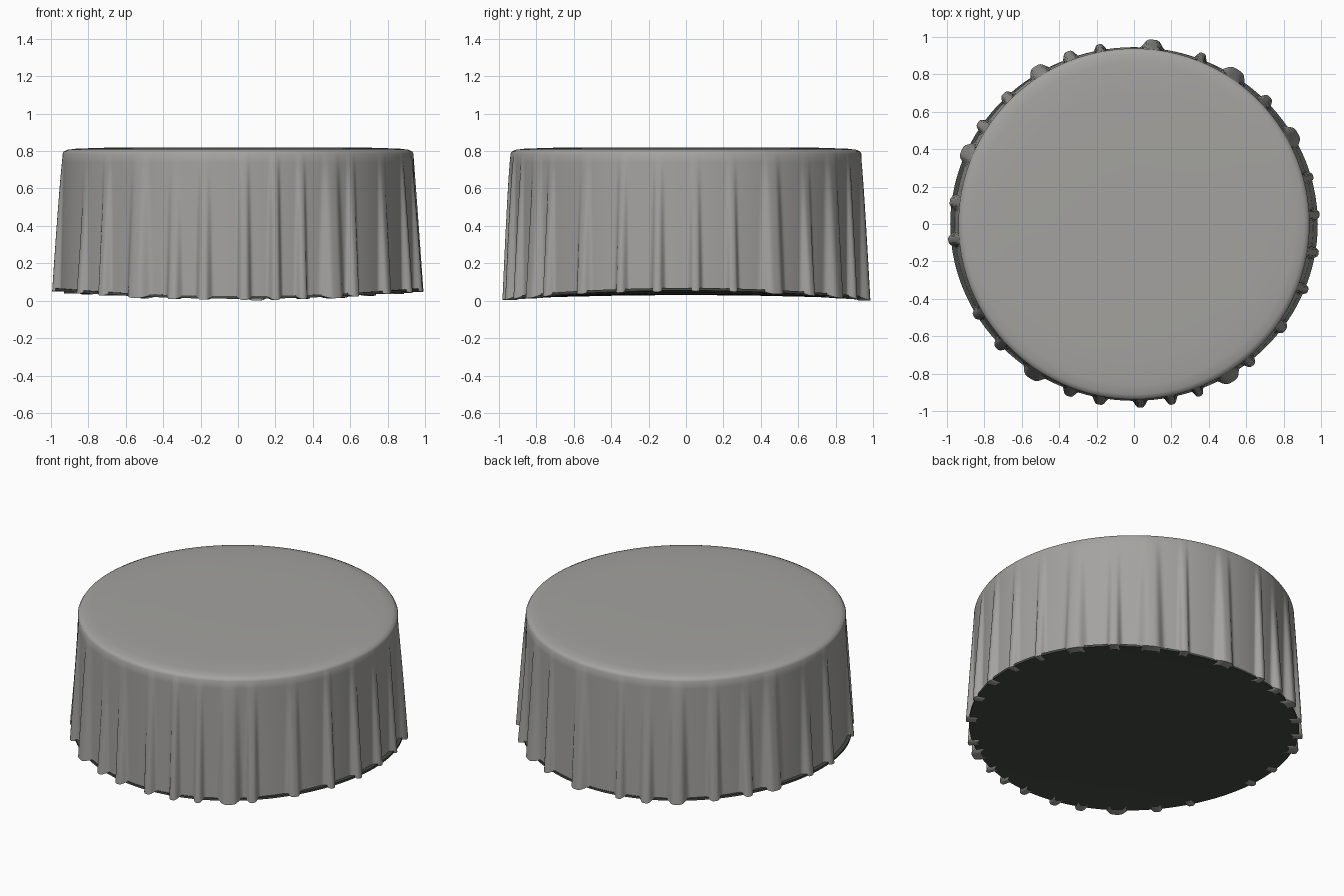
import bpy, bmesh, math, random
from math import cos, sin, pi, radians, exp

random.seed(4)
cube = bpy.data.objects.get("Cube")
if cube:
    bpy.data.objects.remove(cube)


def material(name, rgb):
    m = bpy.data.materials.new(name)
    m.use_nodes = True
    m.diffuse_color = (*rgb, 1)
    bsdf = m.node_tree.nodes["Principled BSDF"]
    bsdf.inputs["Base Color"].default_value = (*rgb, 1)
    bsdf.inputs["Roughness"].default_value = 0.8
    return m


def finish(bm, name, mat, angle):
    bmesh.ops.recalc_face_normals(bm, faces=bm.faces)
    mesh = bpy.data.meshes.new(name)
    bm.to_mesh(mesh)
    bm.free()
    obj = bpy.data.objects.new(name, mesh)
    bpy.context.collection.objects.link(obj)
    mesh.materials.append(mat)
    bpy.ops.object.select_all(action='DESELECT')
    obj.select_set(True)
    bpy.context.view_layer.objects.active = obj
    bpy.ops.object.shade_smooth_by_angle(angle=radians(angle))
    return obj


def loft(bm, rings):
    """Bridge successive closed rings of points with quads."""
    rows = [[bm.verts.new(p) for p in ring] for ring in rings]
    n = len(rows[0])
    for a, b in zip(rows, rows[1:]):
        for i in range(n):
            j = (i + 1) % n
            bm.faces.new((a[i], a[j], b[j], b[i]))
    return rows


grey_cloth = material("grey cloth", (0.37, 0.365, 0.35))
dark_base = material("dark green grey", (0.06, 0.07, 0.06))

# Pleat directions in degrees; the wide ones stand out further
NARROW = [3, 15, 43, 68, 101, 111, 135, 147, 173, 185, 210, 222,
          249, 259, 272, 282, 291, 310, 325, 339, 351]
WIDE = [29, 56, 84, 122, 157, 236, 302]
pleats = [(a, random.uniform(1.6, 2.2), random.uniform(0.035, 0.046),
           random.uniform(0.6, 1.5)) for a in NARROW]
pleats += [(a, random.uniform(3.0, 3.8), 0.048, 0.8) for a in WIDE]

COLUMNS = 720
ANGLES = [2 * pi * i / COLUMNS for i in range(COLUMNS)]


def pleat_offset(angle, drop):
    """Outward push of the folds; drop runs from 0 at the top to 1 at the hem."""
    deg = math.degrees(angle)
    push = 0
    for centre, width, depth, power in pleats:
        d = (deg - centre + 180) % 360 - 180
        w = width * (0.75 + 0.25 * drop)
        push = max(push, depth * drop ** power * exp(-(d / w) ** 4))
    return push


def skirt_ring(drop, inset=0):
    ring = []
    for a in ANGLES:
        fold = pleat_offset(a, drop)
        r = 0.938 + 0.014 * drop * cos(a) ** 2 + 0.004 * drop + fold - inset
        hem = 0.02 + 0.045 * cos(a) ** 2 - 0.4 * pleat_offset(a, 1)
        z = 0.785 + (max(hem, 0) - 0.785) * drop
        ring.append((r * cos(a), r * sin(a), z))
    return ring


def flat_ring(r, z):
    return [(r * cos(a), r * sin(a), z) for a in ANGLES]


# Tablecloth: slightly domed top, rounded edge, pleated skirt and turned-in hem
bm = bmesh.new()
rings = [flat_ring(r, z) for r, z in
         [(0.3, 0.82), (0.7, 0.818), (0.86, 0.813), (0.91, 0.807), (0.93, 0.798)]]
rings += [skirt_ring(k / 16) for k in range(17)]
rings.append(skirt_ring(1, 0.06))
rows = loft(bm, rings)
bm.faces.new(rows[0])
finish(bm, "tablecloth", grey_cloth, 50)


# Base: thin oval board, gently warped like the hem
def base_ring(scale, lift):
    ring = []
    for a in ANGLES[::6]:
        x, y = 0.982 * scale * cos(a), 0.945 * scale * sin(a)
        ring.append((x, y, 0.03 + 0.025 * x * x - 0.022 * y * y + lift))
    return ring


bm = bmesh.new()
steps = [0.1, 0.4, 0.7, 0.9, 1]
rows = loft(bm, [base_ring(s, 0) for s in steps] +
            [base_ring(s, 0.014) for s in reversed(steps)])
bm.faces.new(rows[0])
bm.faces.new(rows[-1])
finish(bm, "base_board", dark_base, 40)
